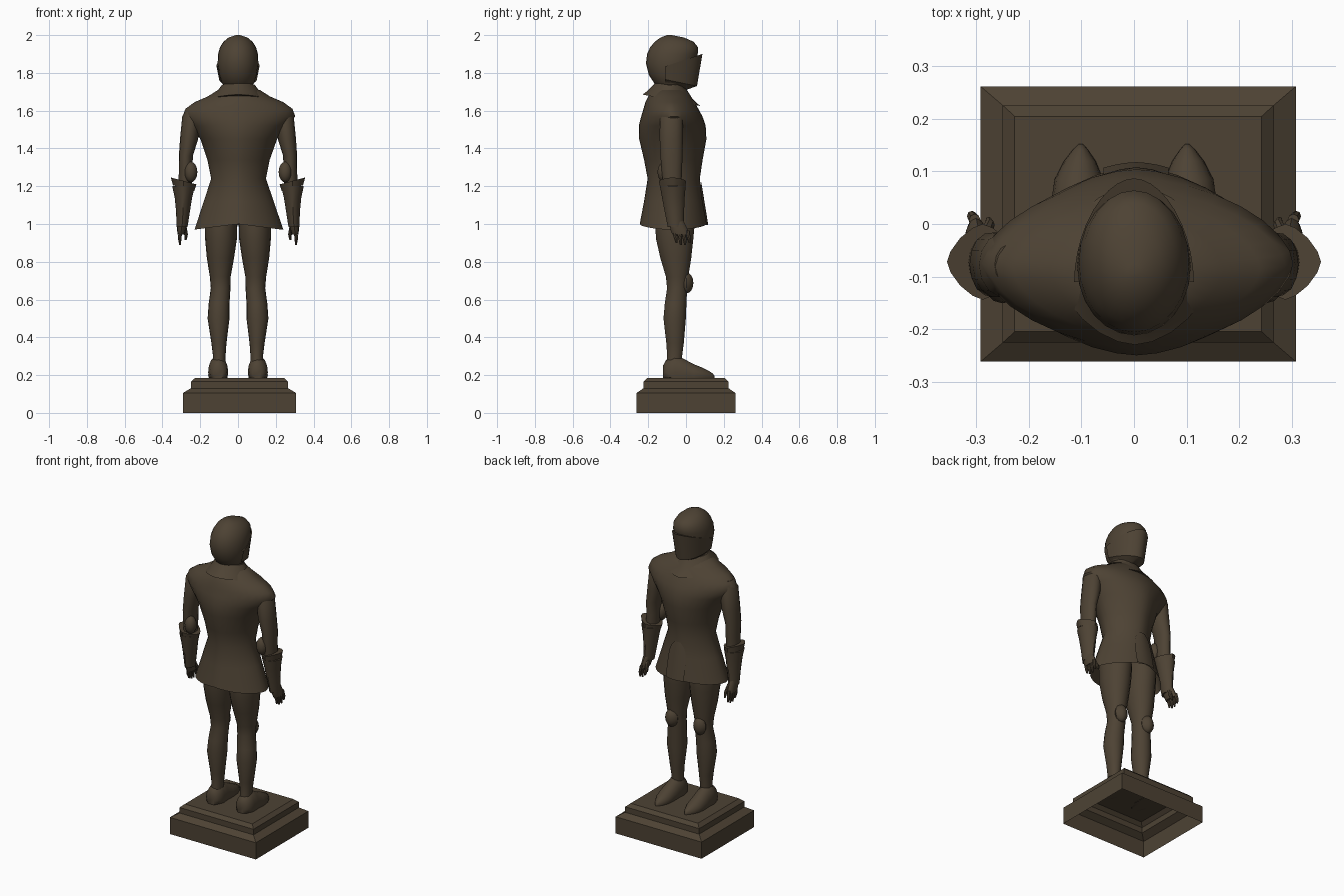
import bpy, math
from math import sin, cos, pi, radians

bronze = bpy.data.materials.new("dark bronze")
bronze.diffuse_color = (0.075, 0.055, 0.034, 1)


def make(name, verts, faces, angle=38):
    me = bpy.data.meshes.new(name)
    me.from_pydata(verts, [], faces)
    me.materials.append(bronze)
    me.polygons.foreach_set("use_smooth", [True] * len(me.polygons))
    me.set_sharp_from_angle(angle=radians(angle))
    ob = bpy.data.objects.new(name, me)
    bpy.context.collection.objects.link(ob)
    return ob


def power(v, p):
    return math.copysign(abs(v) ** (2 / p), v)


def loft(name, rings, n=16, p=2.0, start=0.0, arc=2 * pi, caps=(True, True), along_y=False, floor=None, angle=38):
    """Skin rings of (height, centre x, centre y, radius x, radius y[, tilt])."""
    closed = arc > 6.28
    m = n if closed else n + 1
    verts, faces = [], []
    for h, cx, cy, rx, ry, *tilt in rings:
        for i in range(m):
            a = start + arc * i / n
            x, y = cx + rx * power(cos(a), p), cy + ry * power(sin(a), p)
            z = h + (tilt[0] * power(sin(a), p) if tilt else 0)
            if along_y:
                y, z = z, (max(y, floor) if floor is not None else y)
            verts.append((x, y, z))
    for k in range(len(rings) - 1):
        for i in range(n):
            j = (i + 1) % m
            f = (k * m + i, k * m + j, (k + 1) * m + j, (k + 1) * m + i)
            faces.append(f[::-1] if along_y else f)
    last = (len(rings) - 1) * m
    bottom, top = list(range(m))[::-1], list(range(last, last + m))
    if caps[0]:
        faces.append(bottom[::-1] if along_y else bottom)
    if caps[1]:
        faces.append(top[::-1] if along_y else top)
    return make(name, verts, faces, angle)


def knob(name, x, y, z, rx, ry, rz, p=2.0):
    loft(name, [(z - rz * cos(t * pi / 8), x, y, rx * max(sin(t * pi / 8), .01),
                 ry * max(sin(t * pi / 8), .01)) for t in range(9)], 12, p)


# stepped plinth, hollow underneath
q = math.sqrt(2)
loft("plinth", [(z, .008, 0, a * q, b * q) for z, a, b in (
    (0, .3, .262), (.105, .3, .262), (.13, .258, .226), (.165, .258, .226), (.185, .235, .205))],
    4, start=pi / 4, caps=(False, True), angle=10)

# tunic with flared skirt and cap sleeves
tunic = loft("tunic", [
    (1.0, .005, -.068, .235, .177), (1.12, .004, -.066, .185, .156), (1.24, .003, -.065, .145, .138),
    (1.34, .003, -.067, .165, .155), (1.45, .004, -.07, .203, .178), (1.52, .005, -.073, .258, .177),
    (1.57, .005, -.075, .298, .162), (1.61, .005, -.08, .283, .145), (1.645, .005, -.085, .235, .13),
    (1.675, .005, -.088, .165, .112), (1.71, .005, -.09, .11, .085)], 32, 1.72, caps=(False, True), angle=50)
for v in tunic.data.vertices[:32]:
    v.co.z -= .03 * abs(v.co.x) / .235

# arched front panel lying on the skirt
verts, faces = [], []
for k in range(9):
    t = k / 8
    z = .995 + .225 * t
    w = .062 * math.sqrt(max(1 - t ** 5, .1))
    s = (z - 1) / .24
    rx, ry = .235 - .09 * s, .177 - .039 * s
    for i in range(7):
        x = w * (i / 3 - 1)
        verts.append((x + .004, -.06 + ry * (1 - (abs(x) / rx) ** 1.72) ** (1 / 1.72), z))
for k in range(8):
    for i in range(6):
        a = k * 7 + i
        faces.append((a, a + 7, a + 8, a + 1))
panel = make("skirt_panel", verts, faces)

# neck and pointed collar
loft("neck", [(1.66, .002, -.08, .085, .085), (1.77, .002, -.075, .075, .075)])
loft("collar", [(1.655, .002, -.078, .15, .152, -.03), (1.685, .002, -.085, .125, .118, -.02),
                (1.735, .002, -.083, .088, .08, -.012)], 24, 1.75)

# helmet skull and visor
loft("helmet", [(z, 0, (b + f) / 2, rx, (f - b) / 2) for z, b, f, rx in (
    (1.725, -.145, .0, .07), (1.745, -.168, .015, .084), (1.79, -.197, .035, .1), (1.85, -.212, .05, .108),
    (1.9, -.206, .062, .105), (1.935, -.19, .064, .096), (1.965, -.165, .04, .077),
    (1.987, -.135, -.01, .05), (2.0, -.1, -.075, .012))], 24, angle=60)
loft("visor", [(1.745, 0, -.11, .075, .11, -.035), (1.765, 0, -.11, .1, .168, -.035),
               (1.835, 0, -.11, .114, .197, .065)], 20, 1.85, 0, pi)

for side, s in (("left", -1), ("right", 1)):
    def mx(rows):
        return [(r[0], s * r[1]) + tuple(r[2:]) for r in rows]

    # arm, elbow guard and flared gauntlet
    loft(side + "_arm", mx([(1.15, .283, -.07, .035, .045), (1.28, .277, -.075, .036, .055),
         (1.36, .276, -.077, .037, .06), (1.45, .259, -.078, .048, .063), (1.57, .245, -.078, .05, .062),
         (1.62, .235, -.078, .03, .04)]), 14)
    knob(side + "_elbow_guard", s * .25, -.115, 1.275, .035, .036, .055)
    loft(side + "_gauntlet", mx([(.985, .296, -.055, .029, .042), (1.07, .291, -.062, .037, .052),
         (1.14, .289, -.067, .046, .06), (1.2, .288, -.07, .06, .068)]), 16, 1.7)
    cuff = loft(side + "_gauntlet_cuff", mx([(1.19, .288, -.07, .056, .066), (1.228, .288, -.072, .068, .072)]),
                16, 1.5, caps=(False, True))
    for v in cuff.data.vertices:
        v.co.z += (abs(v.co.x) - .288) * .27

    # hand with four fingers and a thumb
    loft(side + "_hand", mx([(.945, .302, -.028, .017, .044), (.97, .3, -.036, .023, .046),
         (1.02, .295, -.053, .026, .038)]), 12)
    for k in range(4):
        y = -.062 + .023 * k
        tip = .9 - .012 * (k in (1, 2))
        loft(side + "_finger", mx([(tip, .306, y + .012, .005, .005), (.925, .309, y + .008, .009, .01),
             (.965, .303, y, .011, .012)]), 8)
    loft(side + "_thumb", mx([(.915, .277, .008, .005, .006), (.945, .275, -.002, .01, .011),
         (.99, .285, -.025, .012, .014)]), 8)

    # leg, knee guard and pointed shoe
    loft(side + "_leg", mx([(.2, .105, -.07, .036, .045), (.3, .099, -.06, .033, .04), (.37, .101, -.058, .04, .047),
         (.5, .103, -.06, .058, .06), (.58, .1, -.055, .055, .058), (.66, .092, -.047, .052, .054),
         (.72, .094, -.047, .055, .06), (.82, .093, -.054, .072, .083), (.92, .09, -.06, .084, .1),
         (1.02, .09, -.058, .087, .108), (1.12, .09, -.06, .07, .09)]), 18)
    knob(side + "_knee_guard", s * .098, .003, .688, .042, .036, .055, 1.6)
    loft(side + "_shoe", mx([(-.122, .103, .21, .025, .04), (-.105, .104, .215, .045, .065),
         (-.06, .105, .215, .053, .09), (-.015, .105, .21, .05, .078), (.04, .106, .2, .052, .058),
         (.085, .105, .195, .046, .045), (.12, .103, .19, .03, .033), (.142, .102, .188, .014, .02),
         (.152, .101, .187, .004, .008)]), 16, along_y=True, floor=.183, angle=50)
